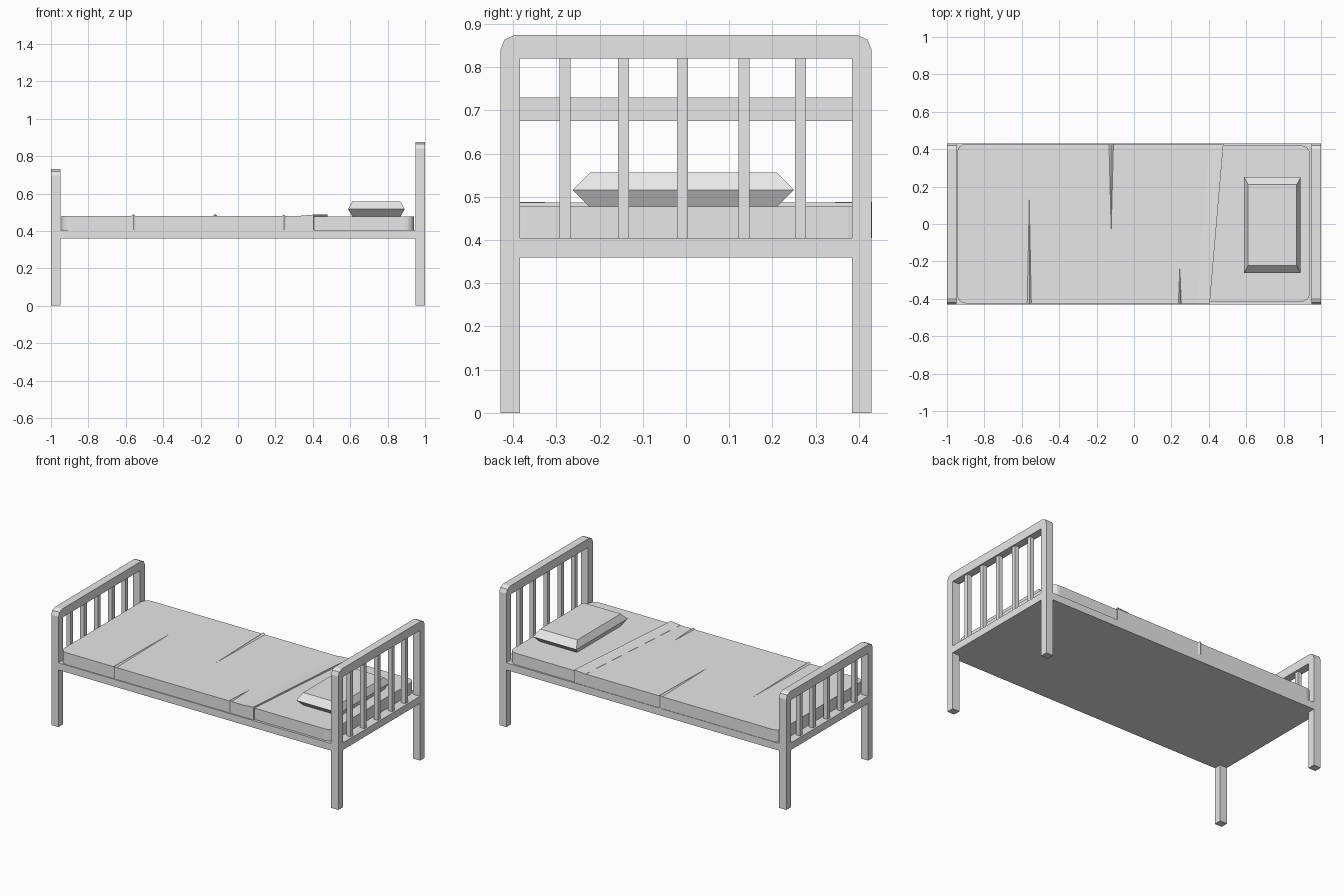
import bpy, bmesh
from mathutils import Vector

cube = bpy.data.objects.get("Cube")
if cube:
    bpy.data.objects.remove(cube, do_unlink=True)

grey = bpy.data.materials.new("plain grey")
grey.use_nodes = True
GREY = (0.8, 0.8, 0.8, 1)
grey.diffuse_color = GREY
grey.node_tree.nodes["Principled BSDF"].inputs["Base Color"].default_value = GREY


def finish(name, bm):
    bmesh.ops.recalc_face_normals(bm, faces=bm.faces)
    mesh = bpy.data.meshes.new(name)
    bm.to_mesh(mesh)
    bm.free()
    mesh.materials.append(grey)
    obj = bpy.data.objects.new(name, mesh)
    bpy.context.collection.objects.link(obj)
    return obj


def prism(name, points, direction):
    """Extrude a closed outline along a direction."""
    bm = bmesh.new()
    face = bm.faces.new([bm.verts.new(p) for p in points])
    new = bmesh.ops.extrude_face_region(bm, geom=[face])["geom"]
    verts = [v for v in new if isinstance(v, bmesh.types.BMVert)]
    bmesh.ops.translate(bm, verts=verts, vec=Vector(direction))
    return finish(name, bm)


def box(name, x, y, z):
    outline = [(x[0], y[0], z[0]), (x[1], y[0], z[0]),
               (x[1], y[1], z[0]), (x[0], y[1], z[0])]
    return prism(name, outline, (0, 0, z[1] - z[0]))


def hull(name, points):
    bm = bmesh.new()
    for p in points:
        bm.verts.new(p)
    bmesh.ops.convex_hull(bm, input=bm.verts)
    bmesh.ops.dissolve_limit(bm, angle_limit=0.01, verts=bm.verts, edges=bm.edges)
    return finish(name, bm)


W, POST = 0.43, 0.046            # half width, post thickness
BASE, DECK, BED = 0.36, 0.405, 0.48


# End frames: arch with softened corners, lower rail and slats
def end_frame(name, x0, top):
    inner = W - POST
    half = [(inner, 0), (W, 0), (W, top - 0.035), (W - 0.01, top - 0.011), (W - 0.035, top)]
    right = [(x0, y, z) for y, z in half]
    left = [(x0, -y, z) for y, z in reversed(half)]
    under = top - 0.055
    arch = right + left + [(x0, -inner, under), (x0, inner, under)]
    prism(name + "_arch", arch, (0.05, 0, 0))
    box(name + "_lower_rail", (x0, x0 + 0.05), (-inner, inner), (BASE, DECK))
    for i, y in enumerate((-0.28, -0.145, -0.008, 0.134, 0.265)):
        box(f"{name}_slat_{i + 1}", (x0 + 0.011, x0 + 0.039),
            (y - 0.013, y + 0.013), (DECK, under))


end_frame("headboard", 0.95, 0.875)
end_frame("footboard", -1.0, 0.73)

# Bed base
box("bed_base", (-0.95, 0.95), (-W, W), (BASE, DECK))

# Mattress with rounded vertical corners
mattress = box("mattress", (-0.945, 0.94), (-0.415, 0.42), (DECK, BED - 0.003))
bm = bmesh.new()
bm.from_mesh(mattress.data)
upright = [e for e in bm.edges if abs(e.verts[0].co.z - e.verts[1].co.z) > 0.01]
bmesh.ops.bevel(bm, geom=upright, offset=0.045, segments=4, profile=0.5, affect="EDGES")
bm.to_mesh(mattress.data)
bm.free()

# Blanket: covers the foot end, its head edge runs at a slant
blanket = prism("blanket", [(-0.945, -0.424, DECK), (0.405, -0.424, DECK),
                            (0.478, 0.427, DECK), (-0.945, 0.427, DECK)], (0, 0, BED - DECK))
bm = bmesh.new()
bm.from_mesh(blanket.data)
corners = [e for e in bm.edges if all(v.co.x < -0.9 for v in e.verts)
           and abs(e.verts[0].co.z - e.verts[1].co.z) > 0.01]
bmesh.ops.bevel(bm, geom=corners, offset=0.045, segments=4, profile=0.5, affect="EDGES")
bm.to_mesh(blanket.data)
bm.free()

# Turned-over fold, rising gently towards the head edge
hull("blanket_fold", [(x, y, z) for y, a, b in ((-0.426, 0.335, 0.405), (0.429, 0.4, 0.478))
                      for x, z in ((a, BED - 0.002), (b, BED - 0.002), (b, BED + 0.007), (a, BED + 0.001))])


# Creases: tapered ridges running in from the blanket edge
def crease(name, x, y_edge, y_tip, width, to_base=True):
    low = DECK if to_base else BED - 0.01
    out = 0.004 if y_edge > 0 else -0.004
    hull(name, [(x - width, y_edge, BED), (x + width, y_edge, BED), (x, y_edge + out, BED + 0.009),
                (x - width, y_edge, low), (x + width, y_edge, low), (x, y_edge + out, low),
                (x, y_tip, BED), (x, y_tip, BED - 0.01)])


crease("long_crease", -0.56, -0.424, 0.13, 0.011)
crease("short_crease", 0.245, -0.424, -0.23, 0.008)
crease("far_crease", -0.122, 0.427, -0.04, 0.012)

# Pillow: belted cushion narrowing above and below
cx, cy = 0.74, -0.006
hull("pillow", [(cx + sx * rx, cy + sy * ry, z)
                for rx, ry, z in ((0.128, 0.216, 0.476), (0.151, 0.256, 0.516), (0.13, 0.216, 0.556))
                for sx in (-1, 1) for sy in (-1, 1)])
